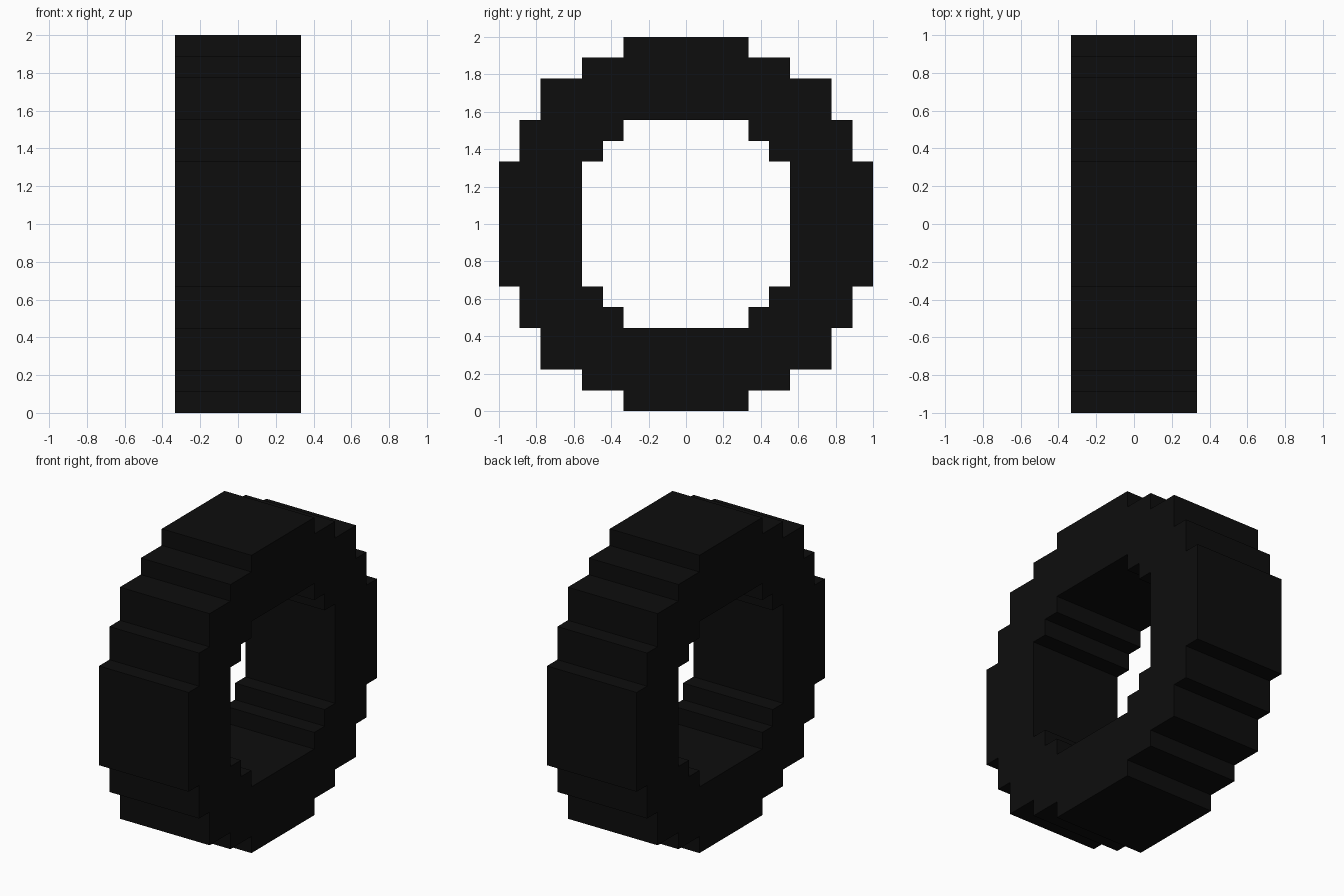
import bpy, bmesh

if "Cube" in bpy.data.objects:
    bpy.data.objects.remove(bpy.data.objects["Cube"])

U = 1 / 9          # step size of the blocky grid
HALF_WIDTH = 3 * U

# Quarter outlines (y, z) in steps from the wheel centre
OUTER = [(9, 3), (8, 3), (8, 5), (7, 5), (7, 7), (5, 7), (5, 8), (3, 8), (3, 9)]
INNER = [(5, 3), (4, 3), (4, 4), (3, 4), (3, 5)]


def full_loop(quarter):
    """Mirror a quarter outline into a closed loop."""
    half = quarter + [(-y, z) for y, z in reversed(quarter)]
    return half + [(y, -z) for y, z in reversed(half)]


def add_loop(bm, points):
    verts = [bm.verts.new((-HALF_WIDTH, y * U, 1 + z * U)) for y, z in points]
    return [bm.edges.new((a, b)) for a, b in zip(verts, verts[1:] + verts[:1])]


rubber = bpy.data.materials.new("black rubber")
rubber.diffuse_color = (0.004, 0.004, 0.004, 1)
rubber.use_nodes = True
rubber.node_tree.nodes["Principled BSDF"].inputs["Base Color"].default_value = rubber.diffuse_color

# Tyre: stepped ring filled flat, then extruded across its width
bm = bmesh.new()
edges = add_loop(bm, full_loop(OUTER)) + add_loop(bm, full_loop(INNER))
bmesh.ops.triangle_fill(bm, edges=edges, use_beauty=True, use_dissolve=False)
ext = bmesh.ops.extrude_face_region(bm, geom=bm.faces[:], use_keep_orig=True)
moved = [g for g in ext["geom"] if isinstance(g, bmesh.types.BMVert)]
bmesh.ops.translate(bm, verts=moved, vec=(2 * HALF_WIDTH, 0, 0))
bmesh.ops.recalc_face_normals(bm, faces=bm.faces[:])

mesh = bpy.data.meshes.new("tyre")
bm.to_mesh(mesh)
bm.free()
mesh.materials.append(rubber)
tyre = bpy.data.objects.new("tyre", mesh)
bpy.context.collection.objects.link(tyre)
